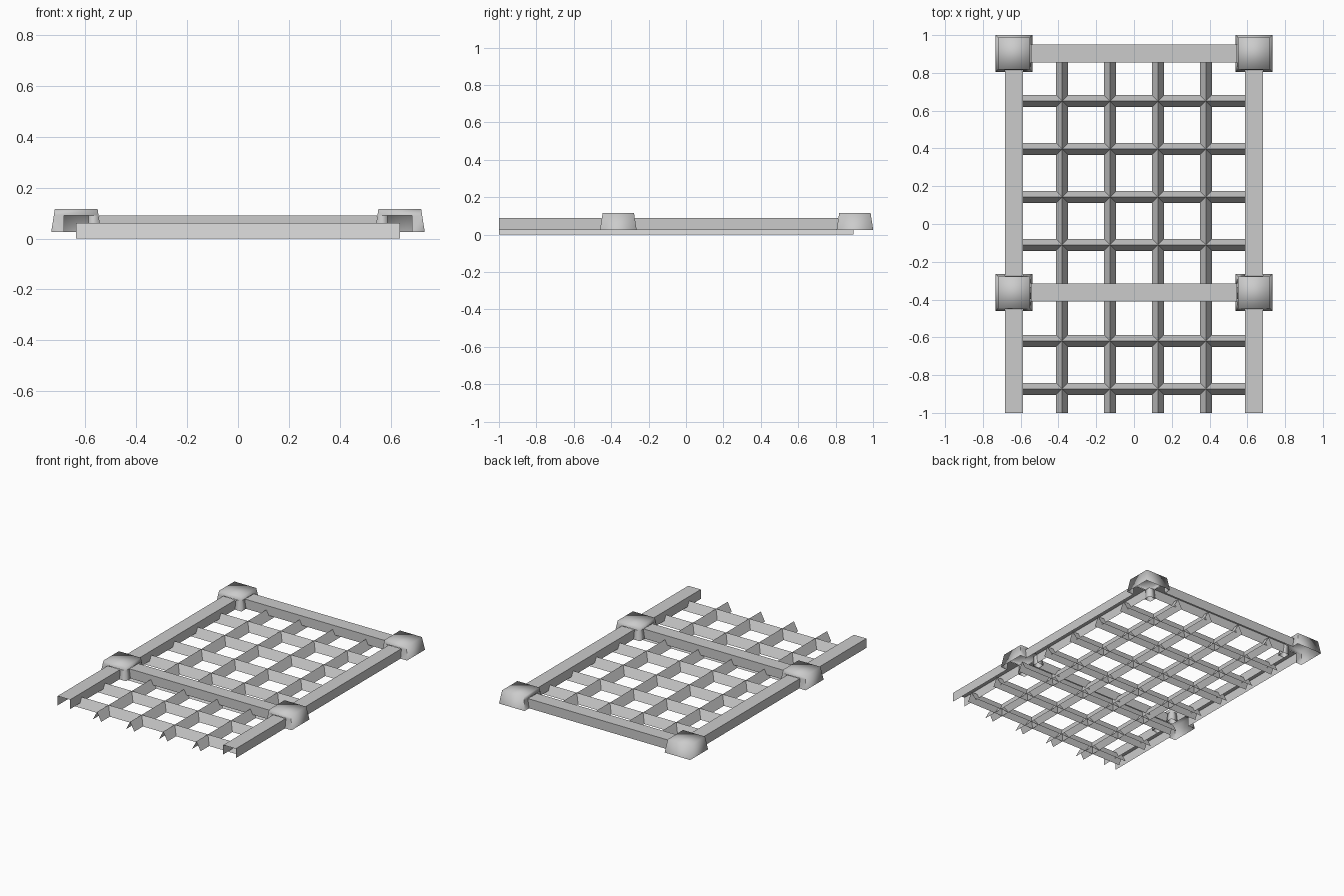
import bpy, bmesh
from mathutils import Vector

if "Cube" in bpy.data.objects:
    bpy.data.objects.remove(bpy.data.objects["Cube"])

RAIL_X, HALF_W = 0.635, 0.048
LOW, RAIL_TOP, CAP_TOP = 0.025, 0.09, 0.115
CROSS_Y = (0.903, -0.362)


def finish(bm, name, smooth=False):
    bmesh.ops.remove_doubles(bm, verts=bm.verts, dist=0.0005)
    bmesh.ops.recalc_face_normals(bm, faces=bm.faces)
    for f in bm.faces:
        f.smooth = smooth
    me = bpy.data.meshes.new(name)
    bm.to_mesh(me)
    bm.free()
    ob = bpy.data.objects.new(name, me)
    bpy.context.collection.objects.link(ob)
    return ob


def strip(name, profile, along, pos, a, b):
    """Open sheet section swept from a to b along x or y, centred on pos."""
    bm = bmesh.new()
    rows = []
    for t in (a, b):
        rows.append([bm.verts.new((t, pos + u, z) if along == 'x' else (pos - u, t, z))
                     for u, z in profile])
    for i in range(len(profile) - 1):
        bm.faces.new((rows[0][i], rows[1][i], rows[1][i + 1], rows[0][i + 1]))
    return finish(bm, name)


def cap(name, cx, cy, open_sides):
    """Tapered hollow cap, notched over the rails, with a hollow leg at inner corners."""
    bm = bmesh.new()
    dirs = [Vector((1, 0, 0)), Vector((0, 1, 0)), Vector((-1, 0, 0)), Vector((0, -1, 0))]
    centre = Vector((cx, cy, 0))

    def half(z):
        return 0.098 - 0.014 * (z - LOW) / (CAP_TOP - LOW)

    def quad(pts):
        bm.faces.new([bm.verts.new(p) for p in pts])

    for i, d in enumerate(dirs):
        side = dirs[(i + 1) % 4]

        def p(u, z, dist=None):
            return centre + d * (half(z) if dist is None else dist) + side * u + Vector((0, 0, z))

        lo, mid, hi = half(LOW), half(RAIL_TOP), half(CAP_TOP)
        if i not in open_sides:
            quad([p(-lo, LOW), p(lo, LOW), p(hi, CAP_TOP), p(-hi, CAP_TOP)])
            continue
        # notched wall: lintel and two jambs
        quad([p(-mid, RAIL_TOP), p(mid, RAIL_TOP), p(hi, CAP_TOP), p(-hi, CAP_TOP)])
        for s in (-1, 1):
            quad([p(s * HALF_W, LOW), p(s * lo, LOW), p(s * mid, RAIL_TOP), p(s * HALF_W, RAIL_TOP)])
            # return wall of the inner corner leg
            if (i + s) % 4 in open_sides:
                u = s * HALF_W
                quad([p(u, LOW), p(u, RAIL_TOP), p(u, RAIL_TOP, HALF_W), p(u, LOW, HALF_W)])
    h = half(CAP_TOP)
    quad([centre + Vector((x * h, y * h, CAP_TOP)) for x, y in ((-1, -1), (1, -1), (1, 1), (-1, 1))])
    return finish(bm, name, smooth=True)


# frame rails: inverted channels
channel = [(-HALF_W, LOW), (-HALF_W, RAIL_TOP), (HALF_W, RAIL_TOP), (HALF_W, LOW)]
for sx, tag in ((-1, "left"), (1, "right")):
    strip("side_rail_front_" + tag, channel, 'y', sx * RAIL_X, -1.0, -0.452)
    strip("side_rail_back_" + tag, channel, 'y', sx * RAIL_X, -0.272, 0.813)
for y, tag in zip(CROSS_Y, ("back", "middle")):
    strip("cross_rail_" + tag, channel, 'x', y, -0.545, 0.545)

# caps over the joints
for sx, tag in ((-1, "left"), (1, "right")):
    inward = 2 if sx > 0 else 0
    cap("corner_cap_" + tag, sx * RAIL_X, CROSS_Y[0], {inward, 3})
    cap("middle_cap_" + tag, sx * RAIL_X, CROSS_Y[1], {inward, 1, 3})

# grating: inverted V bars crossing each other
vee = [(-0.032, 0.0), (0.0, 0.06), (0.032, 0.0)]
for i in range(4):
    strip("long_grate_bar", vee, 'y', -0.381 + 0.254 * i, -1.0, 0.895)
for i in range(7):
    strip("cross_grate_bar", vee, 'x', -0.873 + 0.254 * i, -RAIL_X, RAIL_X)
